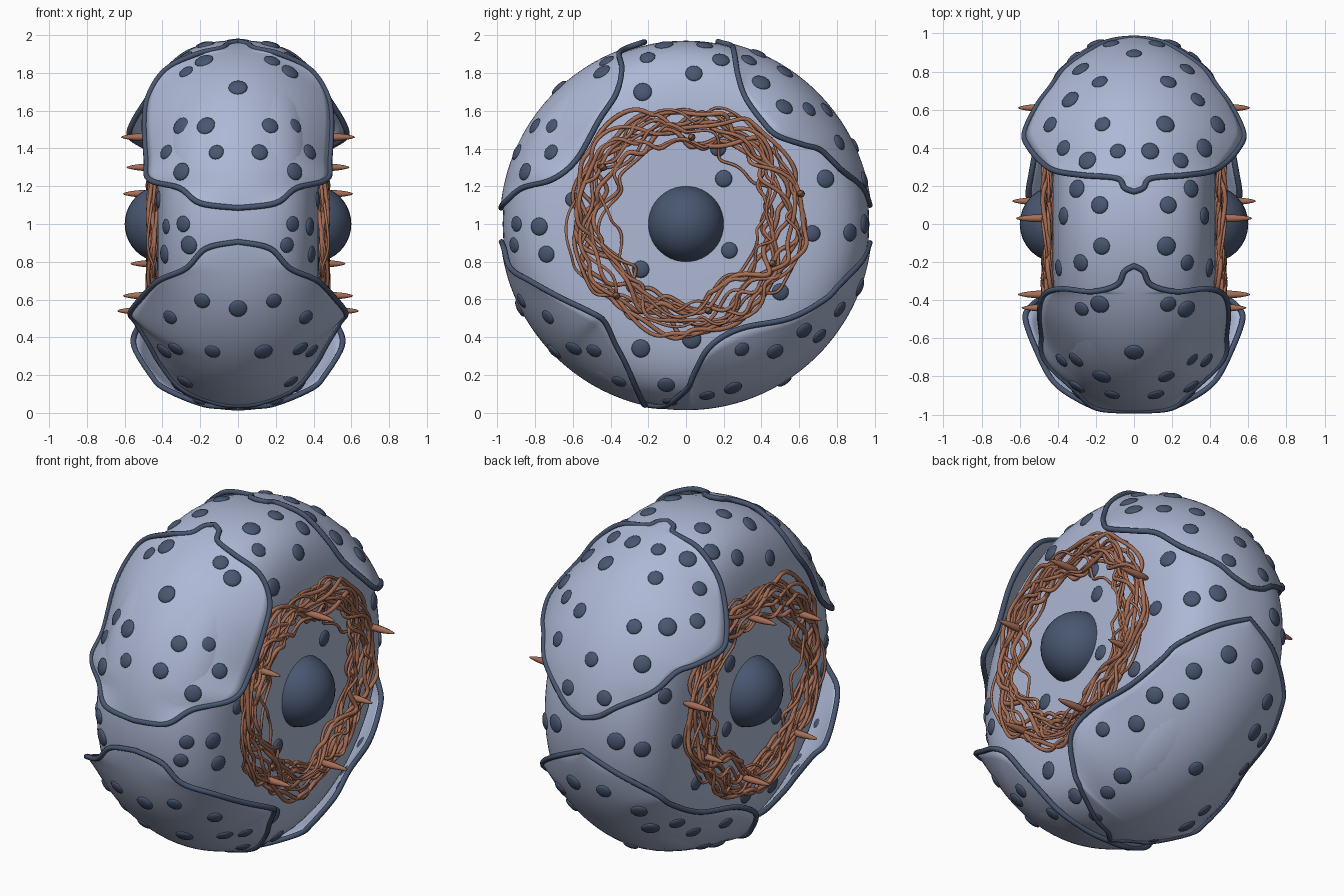
import bpy, bmesh, math, random
from mathutils import Vector
from mathutils.bvhtree import BVHTree

if "Cube" in bpy.data.objects:
    bpy.data.objects.remove(bpy.data.objects["Cube"])

random.seed(11)
CENTRE = Vector((0, 0, 1))
PLATE_R = 0.987
BODY_R, BODY_W = 0.972, 0.43


def material(name, rgb):
    mat = bpy.data.materials.new(name)
    mat.use_nodes = True
    mat.diffuse_color = (*rgb, 1)
    mat.node_tree.nodes["Principled BSDF"].inputs["Base Color"].default_value = (*rgb, 1)
    return mat


SHELL = material("pale blue grey", (0.42, 0.48, 0.665))
DARK = material("dark slate blue", (0.066, 0.094, 0.163))
VINE = material("reddish brown", (0.38, 0.155, 0.092))


def finish(bm, name, mat):
    """Turn a bmesh into a smooth shaded object."""
    bmesh.ops.remove_doubles(bm, verts=bm.verts, dist=0.0005)
    bmesh.ops.recalc_face_normals(bm, faces=bm.faces)
    for face in bm.faces:
        face.smooth = True
    mesh = bpy.data.meshes.new(name)
    bm.to_mesh(mesh)
    bm.free()
    mesh.materials.append(mat)
    obj = bpy.data.objects.new(name, mesh)
    bpy.context.collection.objects.link(obj)
    return obj


def tubes(name, loops, radius, mat):
    """Closed round tubes through each loop of points."""
    curve = bpy.data.curves.new(name, "CURVE")
    curve.dimensions = "3D"
    curve.bevel_depth = radius
    curve.bevel_resolution = 2
    for points, scale in loops:
        spline = curve.splines.new("POLY")
        spline.points.add(len(points) - 1)
        for sp, p in zip(spline.points, points):
            sp.co = (*p, 1)
            sp.radius = scale
        spline.use_cyclic_u = True
        spline.use_smooth = True
    curve.materials.append(mat)
    obj = bpy.data.objects.new(name, curve)
    bpy.context.collection.objects.link(obj)


def around(angle, x, r):
    return Vector((x, r * math.cos(angle), r * math.sin(angle)))


def rivets(name, base, rim_spots, face_spots=()):
    """Low domes on a surface: rim spots are (degrees, x), face spots are (y, z)."""
    mesh = base.data
    tree = BVHTree.FromPolygons([v.co for v in mesh.vertices], [p.vertices for p in mesh.polygons])
    rays = [(around(math.radians(a), x * s, 2), -around(math.radians(a), 0, 1))
            for a, x in rim_spots for s in ((1, -1) if x else (1,))]
    rays += [(Vector((s, y, z)), Vector((-s, 0, 0))) for y, z in face_spots for s in (1, -1)]
    bm = bmesh.new()
    for origin, direction in rays:
        place, normal = tree.ray_cast(origin + CENTRE, direction)[:2]
        if place is None:
            continue
        if normal.dot(direction) > 0:
            normal.negate()
        size = random.uniform(0.04, 0.051)
        turn = normal.to_track_quat("Z", "Y")
        for v in bmesh.ops.create_uvsphere(bm, u_segments=16, v_segments=10, radius=size)["verts"]:
            v.co.z *= 0.35
            v.co = turn @ v.co + place
    finish(bm, name, DARK)


def smooth_path(points, steps=6):
    """Catmull-Rom through points."""
    pts = [Vector(p) for p in points]
    ext = [pts[0]] + pts + [pts[-1]]
    path = []
    for a, b, c, d in zip(ext, ext[1:], ext[2:], ext[3:]):
        for i in range(steps):
            t = i / steps
            path.append(0.5 * (2 * b + (c - a) * t + (2 * a - 5 * b + 4 * c - d) * t * t
                               + (3 * b - a - 3 * c + d) * t ** 3))
    return path + [pts[-1]]


def plate(name, outline, spots):
    """Shell bulging between an outline on one side and its mirror image."""
    path = smooth_path(outline)
    bm = bmesh.new()
    cols = 28
    rows = []
    for p in path:
        angle, r = math.atan2(p.z, p.y), min(math.hypot(p.y, p.z), PLATE_R)
        drop = 1 - (r / PLATE_R) ** 2
        steps = [2 * i / cols - 1 for i in range(cols + 1)]
        rows.append([bm.verts.new(CENTRE + around(angle, max(p.x, 0) * s,
                                                  PLATE_R * math.sqrt(1 - drop * s * s)))
                     for s in steps])
    for r0, r1 in zip(rows, rows[1:]):
        for i in range(cols):
            bm.faces.new((r0[i], r0[i + 1], r1[i + 1], r1[i]))
    obj = finish(bm, name, SHELL)
    # Make sure the plate faces outwards before thickening it inwards
    if sum(f.area * f.normal.dot(f.center - CENTRE) for f in obj.data.polygons) < 0:
        obj.data.flip_normals()
    solid = obj.modifiers.new("thickness", "SOLIDIFY")
    solid.thickness = 0.01
    solid.offset = -1
    # Raised trim around the outline
    back = [Vector((-p.x, p.y, p.z)) for p in reversed(path[1:-1])]
    tubes(name + "_trim", [([p + CENTRE for p in path + back], 1)], 0.015, DARK)
    rivets(name + "_rivets", obj, spots)


def body_x(r):
    return BODY_W * max(0, 1 - (r / BODY_R) ** 6) ** 0.4


# Body: rounded drum profile spun around the axle
bm = bmesh.new()
radii = [BODY_R * math.sin(math.pi / 2 * i / 30) for i in range(31)]
profile = [(body_x(r), r) for r in radii] + [(-body_x(r), r) for r in reversed(radii[:-1])]
verts = [bm.verts.new(CENTRE + Vector((x, r, 0))) for x, r in profile]
edges = [bm.edges.new(pair) for pair in zip(verts, verts[1:])]
bmesh.ops.spin(bm, geom=verts + edges, cent=CENTRE, axis=(1, 0, 0),
               angle=math.tau, steps=72, use_duplicate=False)
body = finish(bm, "body", SHELL)
rivets("body_rivets", body,
       [(84, .18), (97, .17), (87, .37), (103, .28), (78, .3), (180, .29), (187, .26),
        (181, .38), (0, .2), (-3, .32), (265, .2), (263, .33)],
       [(.17, .4), (-.6, .13), (-.74, -.16), (-.24, -.24), (.2, .24), (.5, -.36), (.03, -.61),
        (-.24, -.66), (.23, -.14), (.67, -.05), (.74, .24), (-.23, .7)])

# Four shell plates: left half of the outline, then rivets
plate("upper_front_plate",
      [(0, -.98, .085), (.2, -.965, .11), (.31, -.87, .19), (.47, -.71, .235), (.485, -.58, .34),
       (.495, -.46, .55), (.47, -.37, .69), (.38, -.34, .82), (.22, -.355, .9),
       (.09, -.32, .93), (.05, -.25, .955), (0, -.22, .965)],
      [(133, 0), (119, .275), (144, .3), (147, .17), (157, .115), (162, .3), (152, .38),
       (116, .18)])
plate("lower_front_plate",
      [(0, -.978, -.095), (.17, -.965, -.13), (.275, -.93, -.235), (.42, -.83, -.3),
       (.51, -.667, -.39), (.57, -.5, -.47), (.54, -.43, -.52), (.47, -.375, -.635),
       (.41, -.32, -.74), (.3, -.265, -.87), (.12, -.23, -.945), (0, -.217, -.96)],
      [(207, 0), (205, .19), (214, .36), (224, .135), (228, .33), (234, .39), (247, .28)])
plate("upper_rear_plate",
      [(0, .17, .967), (.05, .19, .96), (.09, .24, .945), (.26, .255, .91), (.4, .275, .79),
       (.475, .315, .67), (.55, .4, .55), (.575, .48, .47), (.51, .62, .42), (.44, .715, .39),
       (.36, .82, .29), (.2, .93, .2), (.1, .965, .13), (0, .975, .1)],
      [(25, 0), (39, .18), (43, .335), (50, .44), (57, .165), (69, .245), (67, .085),
       (62, .37), (28, .28), (14, .12)])
plate("lower_rear_plate",
      [(0, .975, -.1), (.2, .93, -.2), (.37, .815, -.32), (.42, .735, -.4), (.48, .55, -.5),
       (.535, .286, -.555), (.55, .127, -.65), (.46, .04, -.8), (.39, .01, -.87),
       (.2, -.085, -.95), (.08, -.13, -.965), (0, -.2, -.96)],
      [(-66, .47), (-55, .38), (-42, .38), (-40, .26), (-29, .26), (-74, .29), (-83, .28),
       (-20, .1), (-58, 0)])

# Vine shapes: tangled rings that wander in and out around the hub
rings = []
for k in range(13):
    base = 0.43 + 0.18 * k / 12
    waves = [(f, random.uniform(0.5, 1), random.uniform(0, math.tau)) for f in (2, 3, 5, 8, 13)]
    lift, sway = random.uniform(0, math.tau), random.uniform(0, math.tau)
    ring = []
    for i in range(150):
        t = math.tau * i / 150
        r = base + sum(0.085 * amp / f ** 0.45 * math.sin(f * t + ph) for f, amp, ph in waves)
        r = 0.5 + 0.18 * math.tanh((r - 0.5) / 0.18)
        x = 0.455 + 0.014 * math.sin(4 * t + lift) + 0.01 * math.sin(11 * t + sway)
        ring.append(around(t + 0.05 * math.sin(9 * t + sway), x, r) + Vector((0, 0, 0.025)))
    rings.append((ring, random.uniform(0.65, 1.3)))

thorn_spots = [(.03, .46, .61), (-.44, .30, .58), (.61, .16, .60), (.46, -.21, .56),
               (-.37, -.38, .60), (.12, -.46, .63)]

for side, label in ((1, "left"), (-1, "right")):
    flip = Vector((side, 1, 1))
    tubes(label + "_vines", [([p * flip + CENTRE for p in ring], s) for ring, s in rings], 0.01, VINE)

    # Hub dome
    bm = bmesh.new()
    bmesh.ops.create_uvsphere(bm, u_segments=32, v_segments=20, radius=0.203)
    bmesh.ops.translate(bm, verts=bm.verts, vec=CENTRE + Vector((side * 0.397, 0, 0)))
    finish(bm, label + "_hub", DARK)

    # Thorns: thin spindles pointing outwards
    bm = bmesh.new()
    for y, z, tip in thorn_spots:
        made = bmesh.ops.create_uvsphere(bm, u_segments=8, v_segments=10, radius=1)["verts"]
        for v in made:
            bulge = 0.02 * (1 - 0.3 * v.co.z)
            along = tip - 0.09 + 0.1 * v.co.z
            v.co = CENTRE + Vector((side * along, y + v.co.x * bulge, z + v.co.y * bulge))
    finish(bm, label + "_thorns", VINE)
